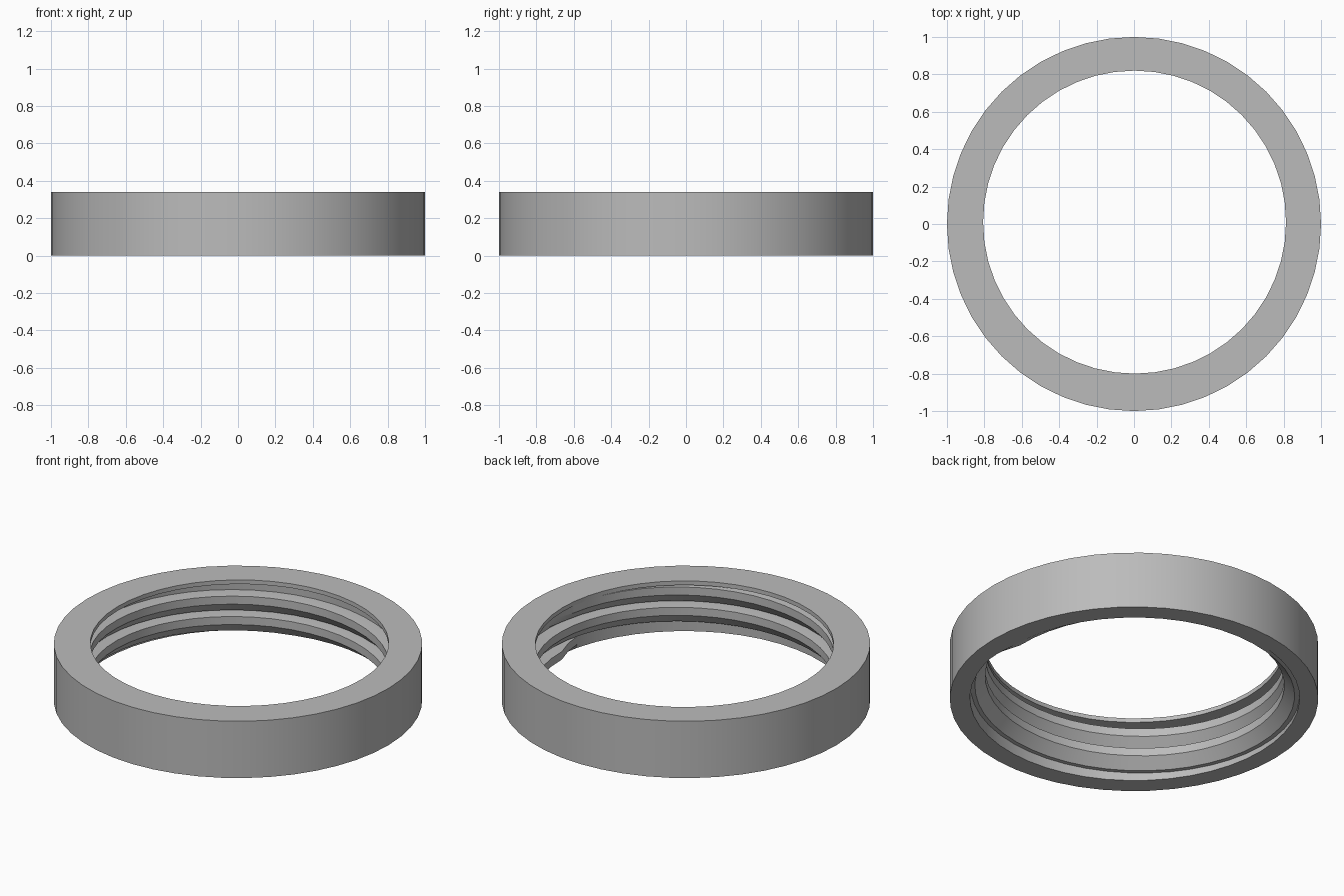
import bpy, bmesh
from math import cos, sin, radians, tau

cube = bpy.data.objects.get("Cube")
if cube:
    bpy.data.objects.remove(cube, do_unlink=True)

SIDES = 48
HEIGHT = 0.34
PITCH = 0.122
BORE_X, BORE_Y = 0.003, 0.01     # the bore sits slightly off centre

grey = bpy.data.materials.new("plain_grey")
grey.use_nodes = True
colour = (0.5, 0.5, 0.5, 1)
grey.diffuse_color = colour
grey.node_tree.nodes["Principled BSDF"].inputs["Base Color"].default_value = colour


def point(r, angle, z, bore=True):
    return (r * cos(angle) + BORE_X * bore, r * sin(angle) + BORE_Y * bore, z)


def sweep(name, sections, closed):
    """Skin a list of matching closed cross-sections."""
    bm = bmesh.new()
    rings = [[bm.verts.new(p) for p in s] for s in sections]
    n = len(rings[0])
    pairs = list(zip(rings, rings[1:]))
    if closed:
        pairs.append((rings[-1], rings[0]))
    else:
        bm.faces.new(rings[0])
        bm.faces.new(rings[-1])
    for a, b in pairs:
        for i in range(n):
            j = (i + 1) % n
            bm.faces.new((a[i], a[j], b[j], b[i]))
    bmesh.ops.recalc_face_normals(bm, faces=bm.faces)
    mesh = bpy.data.meshes.new(name)
    bm.to_mesh(mesh)
    bm.free()
    mesh.materials.append(grey)
    obj = bpy.data.objects.new(name, mesh)
    bpy.context.collection.objects.link(obj)
    bpy.ops.object.select_all(action='DESELECT')
    obj.select_set(True)
    bpy.context.view_layer.objects.active = obj
    bpy.ops.object.shade_smooth_by_angle(angle=radians(25))
    return obj


# Ring body: round outside, wide bore and a narrow lip at the top
bore_profile = [(0.81, HEIGHT), (0.81, 0.315), (0.88, 0.312), (0.895, 0)]
body = []
for k in range(SIDES):
    a = tau * k / SIDES
    body.append([point(1, a, 0, False), point(1, a, HEIGHT, False)]
                + [point(r, a, z) for r, z in bore_profile])
sweep("ring_body", body, True)

# Inner thread: flat upper flank, vertical crest and sloping lower flank
ridge = [(0.897, 0.03), (0.868, 0.03), (0.812, 0.024),
         (0.812, -0.024), (0.868, -0.085), (0.897, -0.085)]
steps = 2 * SIDES + 4
thread = []
for k in range(steps + 1):
    a = radians(-15) + tau * k / SIDES
    centre = 0.048 + PITCH * k / SIDES
    fade = min(1, k / 2, (steps - k) / 3)
    section = []
    for r, dz in ridge:
        z = min(max(centre + dz, 0.004), 0.322)
        section.append(point(0.899 + (r - 0.899) * max(fade, 0.05), a, z))
    thread.append(section)
sweep("inner_thread", thread, False)
